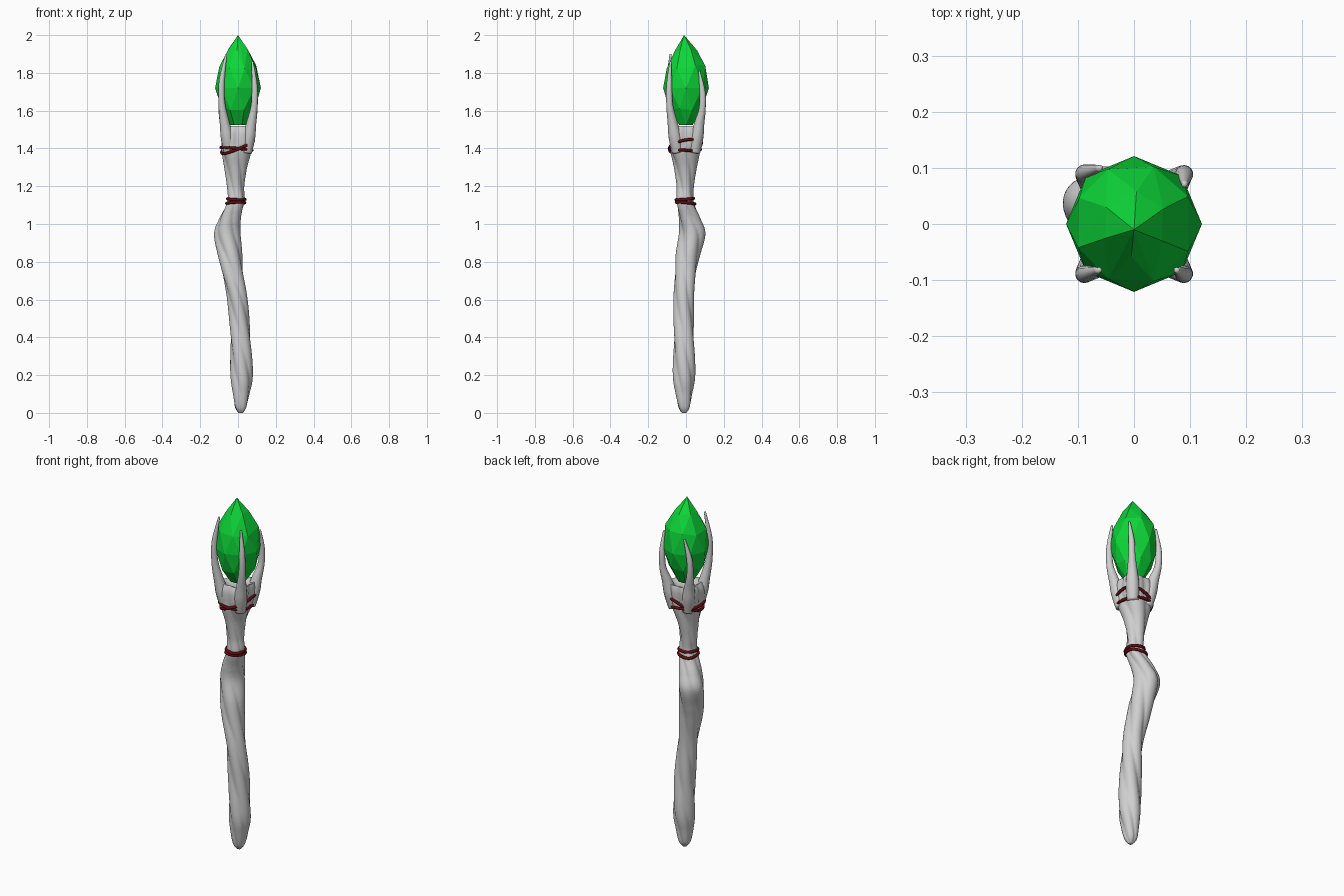
import bpy, bmesh, math, random
from mathutils import Vector

random.seed(4)
cube = bpy.data.objects.get("Cube")
if cube:
    bpy.data.objects.remove(cube, do_unlink=True)


def material(name, rgb):
    m = bpy.data.materials.new(name)
    m.use_nodes = True
    m.diffuse_color = (*rgb, 1)
    bsdf = next(n for n in m.node_tree.nodes if n.type == 'BSDF_PRINCIPLED')
    bsdf.inputs["Base Color"].default_value = (*rgb, 1)
    return m


wood = material("pale grey wood", (0.62, 0.62, 0.62))
green = material("green crystal", (0.004, 0.68, 0.04))
red = material("dark red cord", (0.12, 0.003, 0.006))


def finish(bm, name, mat, smooth):
    bmesh.ops.recalc_face_normals(bm, faces=bm.faces)
    me = bpy.data.meshes.new(name)
    bm.to_mesh(me)
    bm.free()
    me.materials.append(mat)
    for p in me.polygons:
        p.use_smooth = smooth
    ob = bpy.data.objects.new(name, me)
    bpy.context.collection.objects.link(ob)
    return ob


def spline(pts, t):
    """Smooth interpolation through a list of vectors, t counted in stations."""
    i = min(int(t), len(pts) - 2)
    u = t - i
    a, b, c, d = (pts[max(0, min(len(pts) - 1, i + k))] for k in (-1, 0, 1, 2))
    return (b * 2 + (c - a) * u + (a * 2 - b * 5 + c * 4 - d) * u ** 2
            + (b * 3 - a - c * 3 + d) * u ** 3) / 2


def skin(bm, rings, closed=False):
    """Bridge rings of points with quads, capping or joining the ends."""
    vs = [[bm.verts.new(p) for p in ring] for ring in rings]
    n = len(vs[0])
    pairs = list(zip(vs, vs[1:])) + ([(vs[-1], vs[0])] if closed else [])
    for lo, hi in pairs:
        for j in range(n):
            bm.faces.new((lo[j], lo[(j + 1) % n], hi[(j + 1) % n], hi[j]))
    if not closed:
        bm.faces.new(vs[0])
        bm.faces.new(vs[-1])


def tube(name, path, radii, mat, sides, closed=False):
    rings = []
    n = len(path)
    for i, p in enumerate(path):
        ahead = path[(i + 1) % n] if closed else path[min(i + 1, n - 1)]
        behind = path[i - 1] if closed else path[max(i - 1, 0)]
        t = (ahead - behind).normalized()
        ref = Vector((0, 0, 1)) if closed else Vector((1, 0, 0))
        u = t.cross(ref).normalized()
        v = t.cross(u)
        angles = [math.tau * k / sides for k in range(sides)]
        rings.append([p + (u * math.cos(a) + v * math.sin(a)) * radii[i] for a in angles])
    bm = bmesh.new()
    skin(bm, rings, closed)
    return finish(bm, name, mat, True)


# Shaft stations: x, y, height, radius
stations = [Vector(s) for s in (
    (.015, -.01, 0, .012), (.015, -.01, .03, .032), (.018, -.012, .1, .046),
    (.02, -.012, .2, .059), (.012, -.012, .4, .056), (-.005, -.012, .6, .054),
    (-.03, 0, .75, .06), (-.042, .013, .84, .066), (-.055, .034, .95, .07),
    (-.04, .02, 1.03, .06), (-.01, -.005, 1.12, .048), (-.012, -.005, 1.2, .046),
    (-.012, -.005, 1.3, .061), (-.007, -.006, 1.4, .087), (-.005, -.004, 1.48, .095),
    (0, 0, 1.52, .085))]
STEPS = 10
samples = [spline(stations, i / STEPS) for i in range((len(stations) - 1) * STEPS + 1)]


def lobe(a, z):
    """Four rounded strands that twist around the shaft."""
    phase = math.pi / 4 + 4.6 * max(0, 1.42 - z)
    groove = abs(math.cos(2 * (a - phase))) ** 0.8
    return 0.82 + 0.19 * groove + 0.03 * math.cos(a - phase * 1.3)


# Twisted shaft
SIDES = 48
rings = []
for x, y, z, r in samples:
    ring = []
    for k in range(SIDES):
        a = math.tau * k / SIDES
        q = r * lobe(a, z)
        ring.append((x + q * math.cos(a), y + q * math.sin(a), z))
    rings.append(ring)
# Hollow seat under the crystal
x, y, z, r = samples[-1]
for scale, drop in ((.75, .01), (.4, .025)):
    rings.append([(p[0] * scale, p[1] * scale, z - drop) for p in rings[len(samples) - 1]])
bm = bmesh.new()
skin(bm, rings)
shaft = finish(bm, "twisted_shaft", wood, True)

# Four prongs: corner signs, tip position
prongs = {
    "front_right_prong": (-1, -1, (-.062, -.082, 1.9)),
    "front_left_prong": (1, -1, (.076, -.082, 1.86)),
    "back_left_prong": (1, 1, (.09, .07, 1.81)),
    "back_right_prong": (-1, 1, (-.06, .1, 1.81)),
}
for name, (sx, sy, tip) in prongs.items():
    tip = Vector(tip)
    rise = tip.z - 1.5
    keys = [Vector((sx * d, sy * d, z)) for d, z in (
        (.045, 1.38), (.058, 1.46), (.07, 1.53), (.086, 1.5 + rise * .35))]
    bulge = Vector((sx * .09, sy * .09, 1.5 + rise * .65))
    keys += [bulge.lerp(tip, .15), tip]
    keys[-2].z = bulge.z
    widths = [Vector((w,)*2) for w in (.03, .034, .027, .018, .015, .005)]
    ts = [i / 6 for i in range((len(keys) - 1) * 6 + 1)]
    tube(name, [spline(keys, t) for t in ts], [spline(widths, t)[0] for t in ts], wood, 14)


# Cord loops that hug the shaft: base height, tilt, tilt direction
def cord(name, height, tilt, toward):
    path = []
    for k in range(64):
        a = math.tau * k / 64
        z = height + tilt * math.cos(a - math.radians(toward))
        s = min(samples, key=lambda p: abs(p.z - z))
        # average neighbouring angles so the cord spans the grooves
        q = s[3] * max(.93, sum(lobe(a + d, z) for d in (-.2, 0, .2)) / 3) + .003
        path.append(Vector((s.x + q * math.cos(a), s.y + q * math.sin(a), z)))
    # relax the path
    for _ in range(4):
        path = [(path[i - 1] + path[i] * 2 + path[(i + 1) % 64]) / 4 for i in range(64)]
    tube(name, path, [.008] * 64, red, 8, True)


cord("upper_cord_tilted", 1.41, .038, 25)
cord("upper_cord_level", 1.398, .008, 200)
cord("lower_cord_top", 1.132, .004, 120)
cord("lower_cord_bottom", 1.111, .005, -60)

# Faceted crystal: hull of staggered rings (height, radius, corners, turn)
bm = bmesh.new()
bm.verts.new((0, -.01, 2))
for z, r, n, turn in ((1.93, .058, 6, .5), (1.83, .108, 8, .5), (1.72, .121, 8, 0),
                      (1.61, .093, 8, .5), (1.525, .042, 6, 0)):
    for k in range(n):
        a = math.tau * (k + turn) / n
        wob = random.uniform(-.012, .012) if turn else 0
        bm.verts.new((r * math.cos(a + wob * 8), r * math.sin(a + wob * 8), z + wob))
hull = bmesh.ops.convex_hull(bm, input=bm.verts)
loose = [v for v in bm.verts if not v.link_faces]
bmesh.ops.delete(bm, geom=loose, context='VERTS')
finish(bm, "crystal", green, False)
